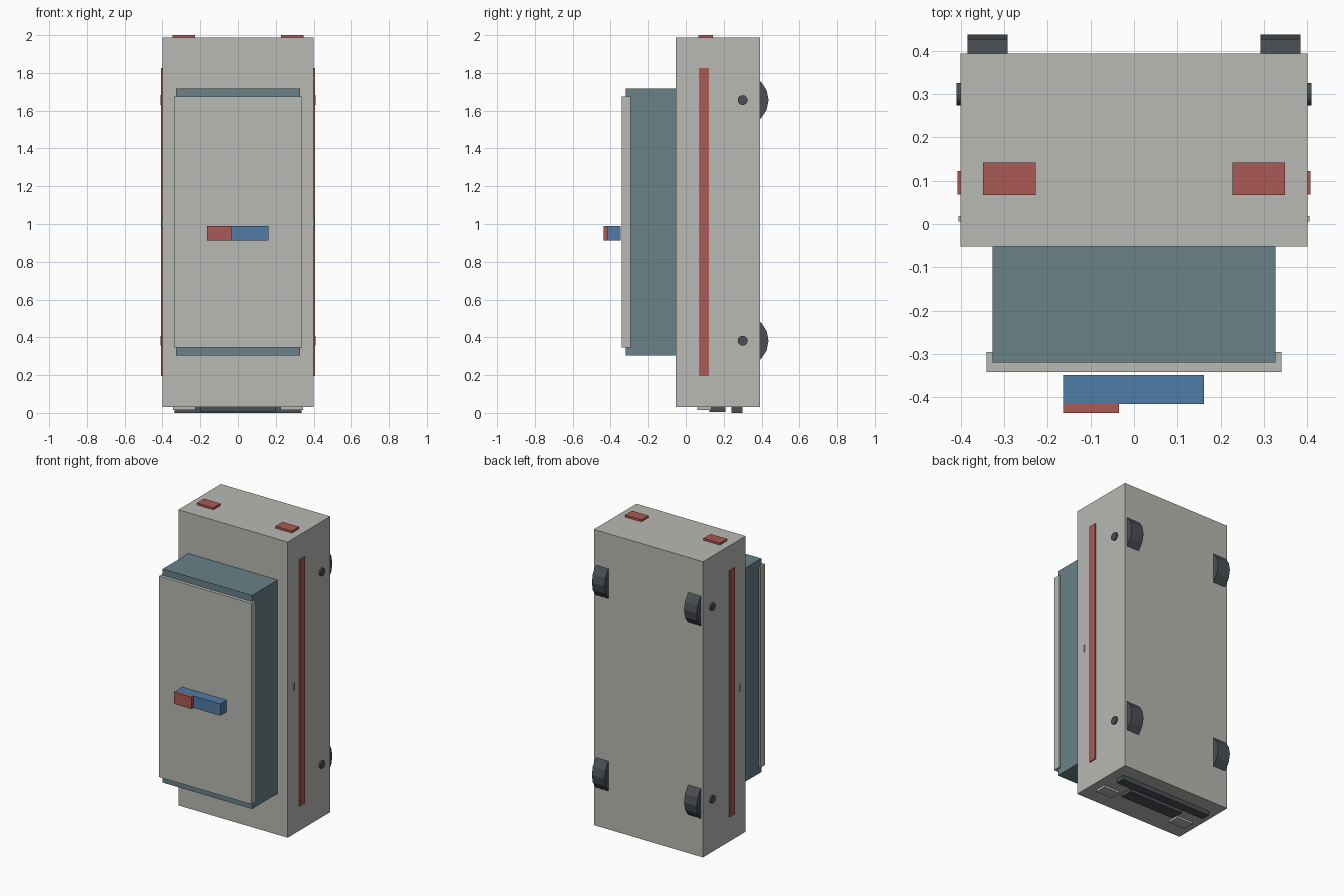
import bpy
import math

cube = bpy.data.objects.get("Cube")
if cube:
    bpy.data.objects.remove(cube, do_unlink=True)


def material(name, rgb):
    m = bpy.data.materials.new(name)
    m.use_nodes = True
    col = (*rgb, 1.0)
    m.diffuse_color = col
    m.node_tree.nodes["Principled BSDF"].inputs["Base Color"].default_value = col
    return m


GREY = material("body grey", (0.48, 0.48, 0.455))
TEAL = material("window teal", (0.14, 0.22, 0.25))
RED = material("light red", (0.40, 0.10, 0.09))
BLUE = material("beacon blue", (0.08, 0.20, 0.39))
DARK = material("tyre dark", (0.07, 0.08, 0.09))


def box(name, x, y, z, mat):
    """Box from (low, high) ranges on each axis."""
    bpy.ops.mesh.primitive_cube_add(size=1, location=[sum(r) / 2 for r in (x, y, z)])
    ob = bpy.context.object
    ob.name = name
    ob.scale = [r[1] - r[0] for r in (x, y, z)]
    bpy.ops.object.transform_apply(location=False, rotation=False, scale=True)
    ob.data.materials.append(mat)
    return ob


def disc(name, x, y, z, radius, mat):
    """Cylinder along x with a vertex pointing to the rear."""
    bpy.ops.mesh.primitive_cylinder_add(
        vertices=16, radius=radius, depth=x[1] - x[0],
        location=(sum(x) / 2, y, z), rotation=(0, math.pi / 2, 0))
    ob = bpy.context.object
    ob.name = name
    ob.data.materials.append(mat)
    return ob


def span(side, a, b):
    return tuple(sorted((side * a, side * b)))


# Main shell, glazed cabin and roof panel
box("body", (-0.4, 0.4), (-0.052, 0.393), (0.03, 1.987), GREY)
box("cabin_windows", (-0.327, 0.327), (-0.32, -0.05), (0.303, 1.717), TEAL)
box("roof_panel", (-0.34, 0.34), (-0.342, -0.295), (0.345, 1.675), GREY)

# Beacon bar with its red lens
box("beacon_bar", (-0.163, 0.161), (-0.415, -0.348), (0.912, 0.99), BLUE)
box("beacon_red_lens", (-0.163, -0.035), (-0.436, -0.415), (0.912, 0.99), RED)

# Grille and bumper underneath
box("grille", (-0.2, 0.2), (0.124, 0.208), (0.006, 0.03), DARK)
box("bumper", (-0.336, 0.336), (0.24, 0.298), (0.0, 0.03), DARK)

# Mirrored parts
for side, label in ((1, "left"), (-1, "right")):
    box(f"tail_light_{label}", span(side, 0.227, 0.348), (0.067, 0.142), (1.987, 2.0), RED)
    box(f"headlight_{label}", span(side, 0.225, 0.345), (0.06, 0.135), (0.016, 0.03), GREY)
    box(f"side_stripe_{label}", span(side, 0.398, 0.407), (0.068, 0.122), (0.195, 1.825), RED)
    box(f"door_handle_{label}", span(side, 0.398, 0.405), (0.006, 0.018), (0.985, 1.03), GREY)
    for end, z in (("lower", 0.382), ("upper", 1.656)):
        disc(f"wheel_{end}_{label}", span(side, 0.292, 0.384), 0.3, z, 0.137, DARK)
        disc(f"hub_{end}_{label}", span(side, 0.38, 0.41), 0.3, z, 0.026, DARK)
